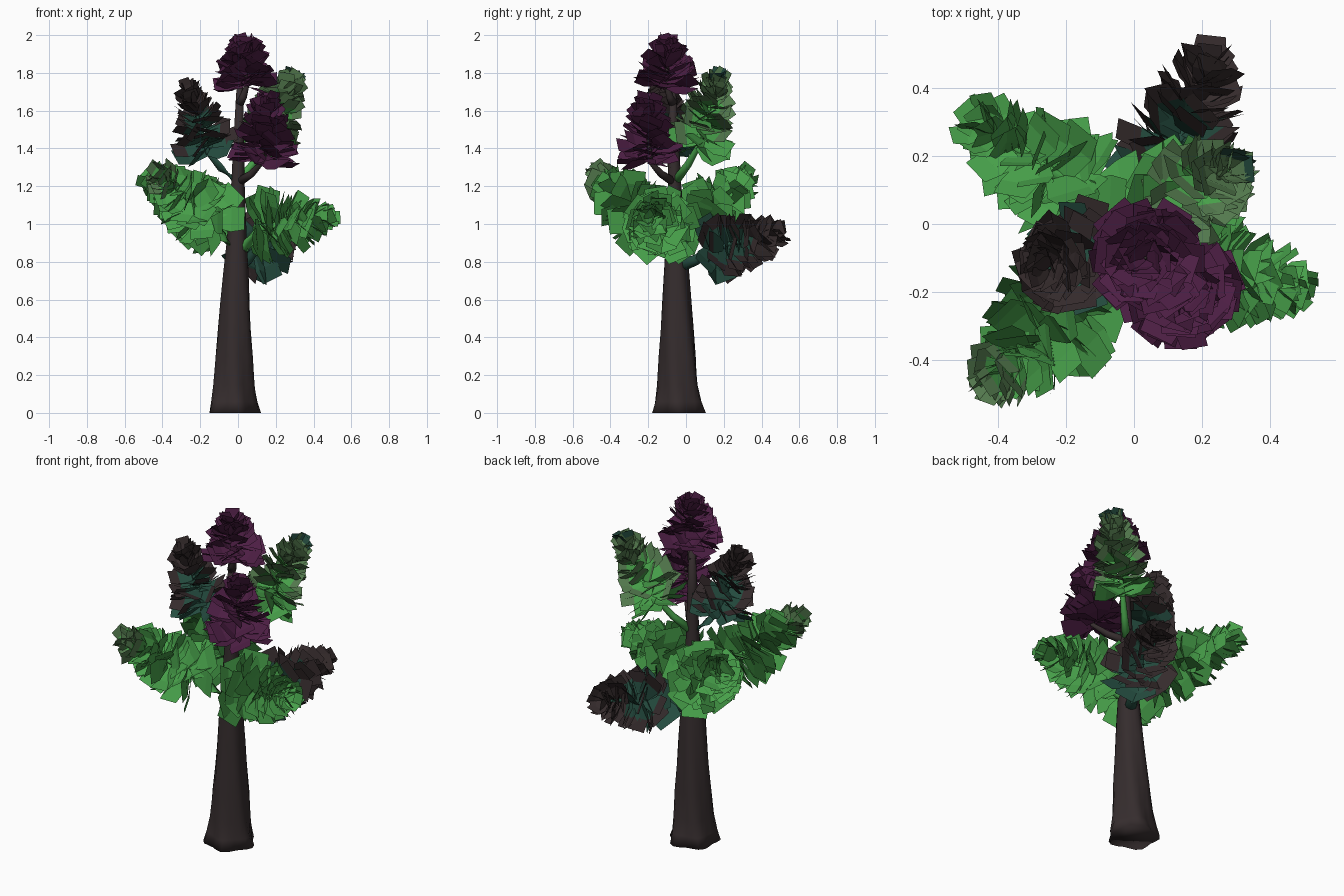
import bpy, bmesh, math, random
from mathutils import Vector, Matrix

random.seed(4)
cube = bpy.data.objects.get("Cube")
if cube:
    bpy.data.objects.remove(cube, do_unlink=True)


def material(name, rgb):
    m = bpy.data.materials.new(name)
    m.use_nodes = True
    m.diffuse_color = (*rgb, 1)
    bsdf = next(n for n in m.node_tree.nodes if n.type == 'BSDF_PRINCIPLED')
    bsdf.inputs["Base Color"].default_value = (*rgb, 1)
    bsdf.inputs["Roughness"].default_value = 0.9
    return m


BARK = material("dark bark", (0.036, 0.026, 0.027))
GREEN = material("leaf green", (0.063, 0.35, 0.068))
SAGE = material("sage green", (0.09, 0.2, 0.078))
TEAL = material("deep teal", (0.018, 0.072, 0.05))
BROWN = material("brown leaf", (0.035, 0.024, 0.025))
PURPLE = material("plum leaf", (0.073, 0.013, 0.057))


def finish(name, bm, mats, smooth):
    me = bpy.data.meshes.new(name)
    bm.to_mesh(me)
    bm.free()
    for m in mats:
        me.materials.append(m)
    for p in me.polygons:
        p.use_smooth = smooth
    ob = bpy.data.objects.new(name, me)
    bpy.context.collection.objects.link(ob)
    return ob


def frame(d):
    """Two unit vectors square to d."""
    u = d.orthogonal().normalized()
    return u, d.cross(u).normalized()


def tube(name, path, radii, mat, sides=10, flat_rings=False, lobes=0.0):
    """Tapered tube; lobes make the root flare wavy and fade out upward."""
    bm = bmesh.new()
    rings = []
    pts = [Vector(p) for p in path]
    for i, (p, r) in enumerate(zip(pts, radii)):
        d = (pts[min(i + 1, len(pts) - 1)] - pts[max(i - 1, 0)]).normalized()
        u, v = (Vector((1, 0, 0)), Vector((0, 1, 0))) if flat_rings else frame(d)
        fade = lobes * (1 - i / (len(pts) - 1))
        ring = []
        for k in range(sides):
            a = math.tau * k / sides
            rr = r * (1 + fade * math.cos(5 * a + i * 0.7))
            ring.append(bm.verts.new(p + rr * (math.cos(a) * u + math.sin(a) * v)))
        rings.append(ring)
    for lo, hi in zip(rings, rings[1:]):
        for k in range(sides):
            n = (k + 1) % sides
            bm.faces.new((lo[k], lo[n], hi[n], hi[k]))
    bm.faces.new(rings[0][::-1])
    bm.faces.new(rings[-1])
    return finish(name, bm, [mat], True)


def leaf_cone(name, start, tip, radius, colours, split, count=80):
    """Barrel of blunt leaf cards spiralling along an axis, widest near its foot."""
    start, tip = Vector(start), Vector(tip)
    d = (tip - start).normalized()
    u, v = frame(d)
    end = tip - d * 0.08
    bm = bmesh.new()
    for i in range(count):
        t = i / (count - 1)
        a = i * 2.39996 + random.uniform(-0.3, 0.3)
        out = math.cos(a) * u + math.sin(a) * v
        side = d.cross(out)
        tilt = math.radians(92 - 64 * t ** 1.2 + random.uniform(-15, 15))
        along = math.sin(tilt) * out + math.cos(tilt) * d
        side = Matrix.Rotation(random.uniform(-0.8, 0.8), 3, along) @ side
        bend = side.cross(along).normalized()
        length = radius * (1 - 0.48 * t ** 1.3) * random.uniform(0.85, 1.12)
        width = radius * (0.78 - 0.3 * t) * random.uniform(0.85, 1.15)
        root = start.lerp(end, t)
        rows = []
        for s, w, b in ((0.08, 0.55, 0), (0.6, 0.95, 0.05), (1, 0.85, 0)):
            c = root + along * length * s + bend * length * b
            rows.append([bm.verts.new(c + side * width * w * k) for k in (-0.5, 0.5)])
        # Colour steps on toward the cone tip and the leaf ends
        for j, (lo, hi) in enumerate(zip(rows, rows[1:])):
            f = bm.faces.new((lo[0], lo[1], hi[1], hi[0]))
            f.material_index = sum(t + 0.5 * j > s for s in split)
    return finish(name, bm, colours, False)


def trunk_point(z):
    return Vector((-0.025 + 0.02 * z, -0.037 - 0.02 * z, z))


# Trunk with flared, twisted foot
trunk_z = (0, 0.06, 0.15, 0.3, 0.45, 0.6, 0.75, 0.9, 1.2, 1.45, 1.75)
trunk_r = (0.134, 0.118, 0.105, 0.096, 0.085, 0.076, 0.066, 0.054, 0.036, 0.028, 0.016)
tube("trunk", [trunk_point(z) for z in trunk_z], trunk_r, BARK,
     sides=24, flat_rings=True, lobes=0.1)

# Branch clusters: name, fork height, foot, tip, radius, branch colour, leaf colours, colour steps
clusters = [
    ("front_right_bough", 0.86, (-0.15, -0.2, 1.02), (-0.44, -0.49, 1.29), 0.2, GREEN, [GREEN, SAGE], [1.25]),
    ("back_right_bough", 0.87, (-0.12, 0.07, 1.02), (-0.49, 0.32, 1.26), 0.2, GREEN, [GREEN], []),
    ("left_bough", 0.84, (0.11, -0.12, 0.98), (0.51, -0.19, 1.05), 0.2, GREEN, [GREEN], []),
    ("back_bough", 0.77, (0.1, 0.14, 0.87), (0.24, 0.53, 0.96), 0.19, TEAL, [TEAL, BROWN], [0.6]),
    ("upper_right_bough", 1.22, (-0.16, -0.09, 1.38), (-0.27, -0.14, 1.76), 0.17, TEAL, [TEAL, BROWN], [0.6]),
    ("upper_front_bough", 1.22, (0.13, -0.19, 1.33), (0.15, -0.21, 1.7), 0.175, BARK, [PURPLE], []),
    ("upper_back_bough", 1.22, (0.14, 0.07, 1.42), (0.31, 0.18, 1.82), 0.175, GREEN, [GREEN, SAGE, TEAL], [0.65, 1.46]),
    ("crown", 1.64, (0.045, -0.1, 1.73), (0.03, -0.1, 2.0), 0.175, BARK, [PURPLE], []),
]
for name, z, foot, tip, radius, wood, colours, split in clusters:
    fork, foot_v, tip_v = trunk_point(z), Vector(foot), Vector(tip)
    elbow = fork.lerp(foot_v, 0.55) - Vector((0, 0, 0.015))
    thick = 1 if z < 1 else 0.7
    tube(name + "_branch", (fork, elbow, foot_v, foot_v.lerp(tip_v, 0.8)),
         [r * thick for r in (0.036, 0.028, 0.02, 0.006)], wood)
    leaf_cone(name + "_leaves", foot, tip, radius, colours, split)
